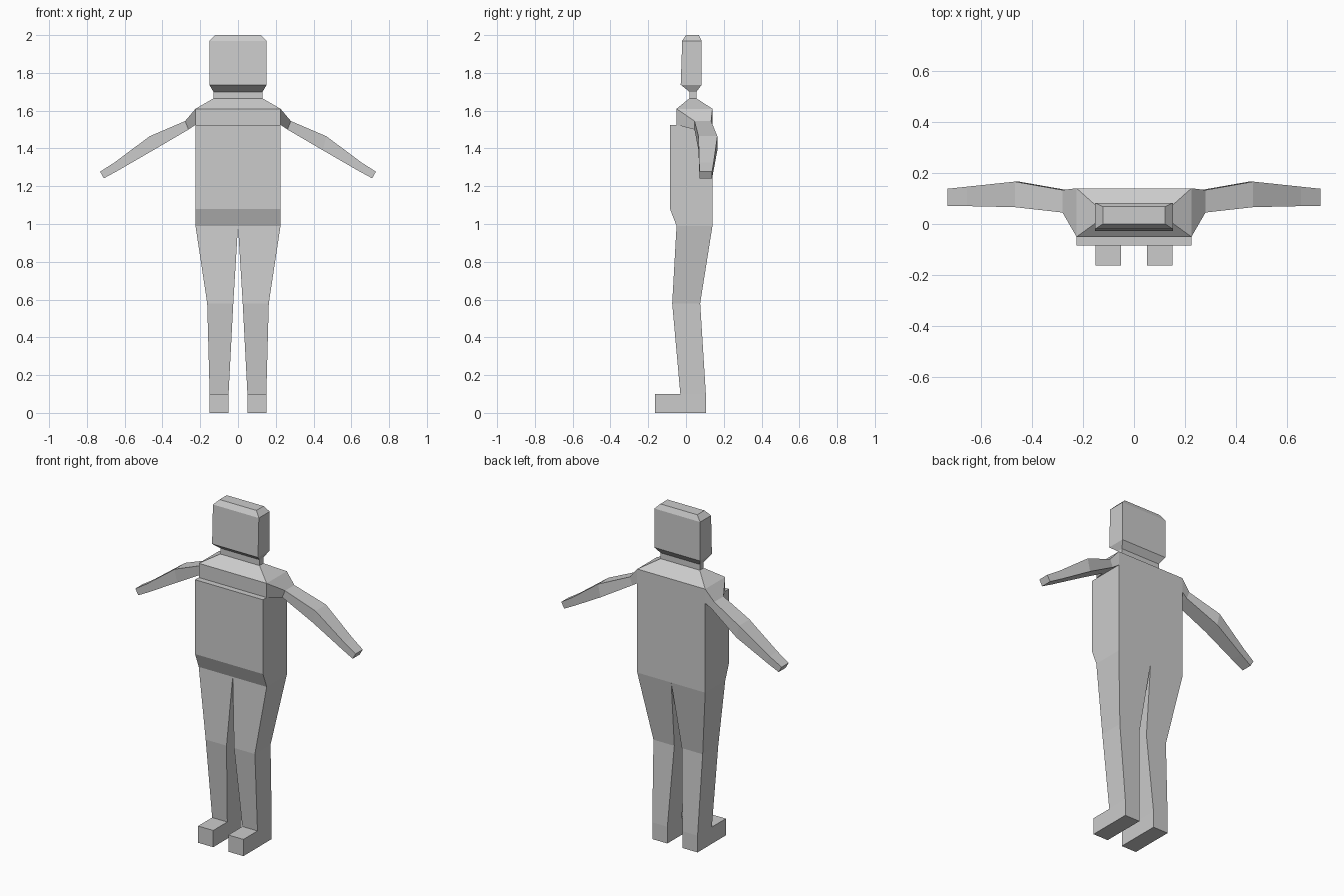
import bpy
import bmesh

cube = bpy.data.objects.get("Cube")
if cube:
    bpy.data.objects.remove(cube, do_unlink=True)

GREY = (0.6, 0.6, 0.6, 1.0)
grey = bpy.data.materials.new("plain grey")
grey.use_nodes = True
grey.diffuse_color = GREY
grey.node_tree.nodes["Principled BSDF"].inputs["Base Color"].default_value = GREY


def loft(name, rings, start=False, end=False, mirror=False):
    """Skin a chain of four-cornered rings, optionally capping either end."""
    bm = bmesh.new()
    loops = [[bm.verts.new(p) for p in ring] for ring in rings]
    for a, b in zip(loops, loops[1:]):
        for i in range(4):
            j = (i + 1) % 4
            bm.faces.new((a[i], a[j], b[j], b[i]))
    if start:
        bm.faces.new(loops[0][::-1])
    if end:
        bm.faces.new(loops[-1])
    mesh = bpy.data.meshes.new(name)
    bm.to_mesh(mesh)
    bm.free()
    mesh.materials.append(grey)
    obj = bpy.data.objects.new(name, mesh)
    bpy.context.collection.objects.link(obj)
    if mirror:
        mod = obj.modifiers.new("mirror", 'MIRROR')
        mod.use_mirror_merge = False
    return obj


def level(x0, x1, front, back, z):
    """Horizontal ring, counter-clockwise from above."""
    return [(x0, front, z), (x1, front, z), (x1, back, z), (x0, back, z)]


def centred(half, front, back, z):
    return level(-half, half, front, back, z)


def arm_ring(x_top, x_low, front, back, top, low):
    """Upright ring across the arm, wound for an arm running towards +x."""
    return [(x_low, front, low), (x_low, back, low),
            (x_top, back, top), (x_top, front, top)]


# Lower torso with its ledge at chest height
loft("torso", [
    centred(0.225, -0.05, 0.14, 0.99),
    centred(0.225, -0.085, 0.14, 1.08),
    centred(0.225, -0.085, 0.14, 1.525),
], end=True)

# Chest, sloping shoulders and neck
loft("shoulders_and_neck", [
    centred(0.225, -0.05, 0.14, 1.525),
    centred(0.225, -0.05, 0.14, 1.61),
    centred(0.13, 0.018, 0.055, 1.665),
    centred(0.13, 0.018, 0.055, 1.70),
])

# Head with bevelled chin and crown
loft("head", [
    centred(0.13, 0.018, 0.055, 1.70),
    centred(0.152, -0.028, 0.083, 1.737),
    centred(0.152, -0.02, 0.083, 1.97),
    centred(0.122, 0.0, 0.068, 2.0),
], end=True)

# Arms
loft("arm", [
    arm_ring(0.225, 0.225, -0.05, 0.14, 1.61, 1.525),
    arm_ring(0.28, 0.262, 0.045, 0.133, 1.545, 1.50),
    arm_ring(0.467, 0.45, 0.066, 0.166, 1.465, 1.39),
    arm_ring(0.655, 0.635, 0.07, 0.146, 1.325, 1.283),
    arm_ring(0.73, 0.71, 0.071, 0.138, 1.277, 1.242),
], end=True, mirror=True)

# Legs
loft("leg", [
    level(0.05, 0.15, -0.03, 0.105, 0.0),
    level(0.05, 0.15, -0.03, 0.105, 0.1),
    level(0.025, 0.163, -0.073, 0.075, 0.58),
    level(0.0, 0.225, -0.05, 0.14, 0.99),
], start=True, mirror=True)

# Feet
loft("foot", [
    level(0.05, 0.15, -0.163, -0.03, 0.0),
    level(0.05, 0.15, -0.163, -0.03, 0.1),
], start=True, end=True, mirror=True)
